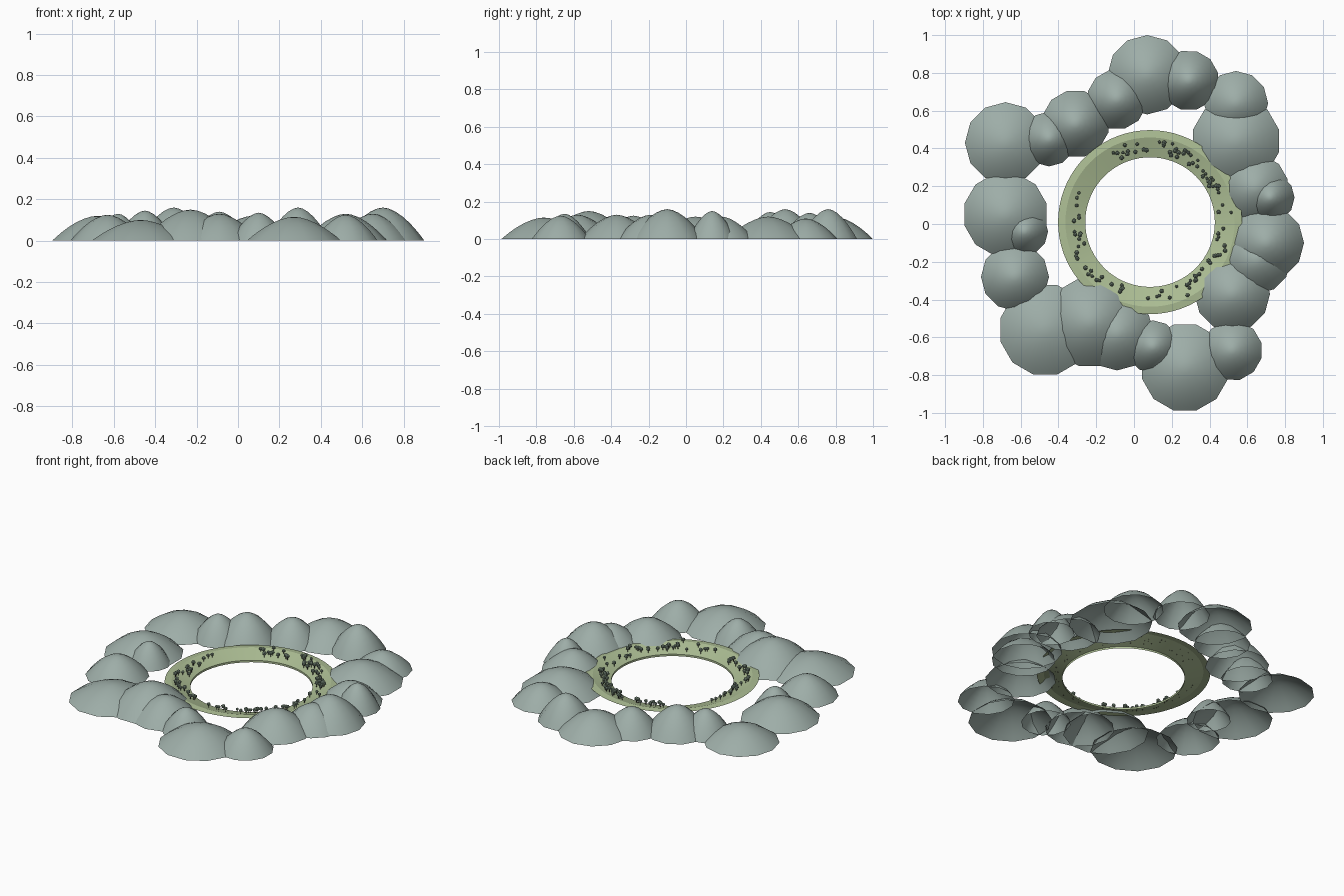
import bpy, bmesh, math, random
from mathutils import Matrix, Vector

random.seed(4)
if "Cube" in bpy.data.objects:
    bpy.data.objects.remove(bpy.data.objects["Cube"])


def material(name, rgb):
    m = bpy.data.materials.new(name)
    m.use_nodes = True
    m.diffuse_color = (*rgb, 1)
    m.node_tree.nodes["Principled BSDF"].inputs["Base Color"].default_value = (*rgb, 1)
    return m


ROCK = material("grey_green_rock", (0.34, 0.42, 0.39))
GRASS = material("pale_grass", (0.42, 0.52, 0.30))
LEAF = material("dull_foliage", (0.22, 0.30, 0.23))
BARK = material("dark_bark", (0.07, 0.06, 0.05))


def add_object(name, bm, mats, loc=(0, 0, 0)):
    mesh = bpy.data.meshes.new(name)
    bm.to_mesh(mesh)
    bm.free()
    for m in mats:
        mesh.materials.append(m)
    ob = bpy.data.objects.new(name, mesh)
    ob.location = loc
    bpy.context.collection.objects.link(ob)
    return ob


def lathe(profile, sides, phase=0.0):
    """Open surface of revolution; a zero radius becomes a single pole."""
    bm = bmesh.new()
    rings = []
    for r, z in profile:
        n = sides if r > 0 else 1
        rings.append([bm.verts.new((r * math.cos(phase + math.tau * i / sides),
                                    r * math.sin(phase + math.tau * i / sides), z))
                      for i in range(n)])
    for a, b in zip(rings, rings[1:]):
        for i in range(sides):
            j = (i + 1) % sides
            if len(b) == 1:
                bm.faces.new((a[i], a[j], b[0]))
            else:
                bm.faces.new((a[i], a[j], b[j], b[i]))
    for f in bm.faces:
        f.smooth = True
    return bm


# Hills: x, y, radius, height
HILLS = [
    (.07, .79, .21, .12), (.29, .76, .16, .16), (.54, .64, .17, .11), (.54, .44, .235, .12),
    (.64, .19, .18, .12), (.72, .14, .13, .15), (.70, -.10, .20, .16), (.65, -.19, .18, .13),
    (.52, -.37, .20, .13), (.52, -.67, .16, .125), (.27, -.76, .235, .115), (.10, -.65, .14, .135),
    (-.09, -.58, .195, .13), (-.23, -.52, .24, .15), (-.47, -.56, .245, .10), (-.63, -.28, .18, .125),
    (-.58, -.04, .125, .13), (-.68, .05, .225, .12), (-.68, .43, .215, .10), (-.45, .45, .145, .145),
    (-.31, .53, .18, .16), (-.09, .66, .16, .14),
]
for n, (x, y, r, h) in enumerate(HILLS):
    profile = [(r * t, h * (1 - t ** 1.75)) for t in (1, .9, .78, .64, .48, .3, .14, 0)]
    add_object(f"hill_{n + 1}", lathe(profile, 12, random.choice((0, .26))), [ROCK], (x, y, 0))

# Grassy ring: flat rim, slope down to the hole, short inner lip
CENTRE = Vector((.085, .01, 0))
RIM, CREST, HOLE = (.487, .040), (.448, .044), (.343, .012)
ring = add_object("grass_ring", lathe([RIM, CREST, HOLE, (HOLE[0], 0)], 72), [GRASS], CENTRE)
bpy.context.view_layer.objects.active = ring
ring.select_set(True)
bpy.ops.object.shade_smooth_by_angle(angle=math.radians(15))


# Trees: a faceted crown on a thin trunk, strewn over the slope in loose clumps
def add_tree(bm, base, size):
    trunk = bmesh.ops.create_cone(bm, segments=5, radius1=.18 * size, radius2=.14 * size,
                                  depth=1.6 * size, cap_ends=False,
                                  matrix=Matrix.Translation(base + Vector((0, 0, .7 * size))))
    for f in {f for v in trunk["verts"] for f in v.link_faces}:
        f.material_index = 1
    turn = Matrix.Rotation(random.uniform(0, 6), 4, "Z")
    bmesh.ops.create_icosphere(bm, subdivisions=1, radius=size,
                               matrix=Matrix.Translation(base + Vector((0, 0, 1.9 * size))) @ turn)


bm = bmesh.new()
clumps = [random.uniform(0, math.tau) for _ in range(16)]
for i in range(120):
    a = random.gauss(random.choice(clumps), .12) if i % 2 else random.uniform(0, math.tau)
    r = random.uniform(.365, .435)
    k = (r - HOLE[0]) / (CREST[0] - HOLE[0])
    z = HOLE[1] + k * (CREST[1] - HOLE[1])
    p = Vector((r * math.cos(a), r * math.sin(a), z))
    w = p + CENTRE
    if any(math.hypot(w.x - h[0], w.y - h[1]) < h[2] * .93 for h in HILLS):
        continue
    add_tree(bm, p, random.uniform(.009, .013))
add_object("trees", bm, [LEAF, BARK], CENTRE)
